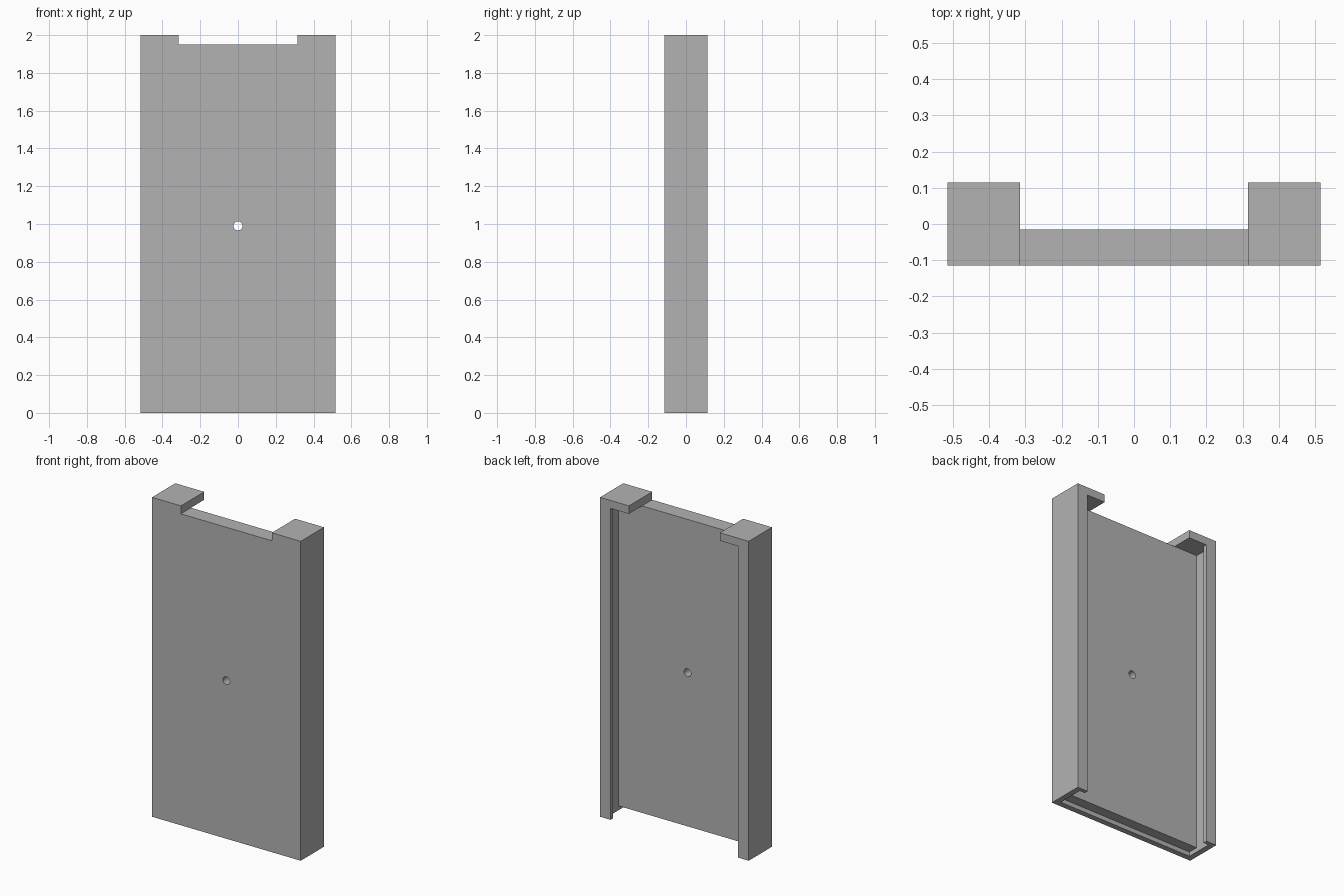
import bpy
import bmesh
import math
from mathutils import Matrix, Vector

cube = bpy.data.objects.get("Cube")
if cube:
    bpy.data.objects.remove(cube, do_unlink=True)

HALF_W, HALF_D, HEIGHT = 0.515, 0.115, 2.0
CAP_Z = 1.95          # underside of the corner caps
WALL = 0.036          # side wall and front skin
PLATE_Y = -0.015      # rear face of the front plate
LIP_X, LIP_Y = 0.442, 0.09
RECESS_Z = 0.028
HOLE_R = 0.024

grey = bpy.data.materials.new("plain grey")
grey.use_nodes = True
colour = (0.45, 0.45, 0.45, 1)
grey.diffuse_color = colour
grey.node_tree.nodes["Principled BSDF"].inputs["Base Color"].default_value = colour


def finish(name, bm):
    bmesh.ops.recalc_face_normals(bm, faces=bm.faces)
    mesh = bpy.data.meshes.new(name)
    bm.to_mesh(mesh)
    bm.free()
    mesh.materials.append(grey)
    obj = bpy.data.objects.new(name, mesh)
    bpy.context.collection.objects.link(obj)
    return obj


def box(name, low, high):
    low, high = Vector(low), Vector(high)
    bm = bmesh.new()
    bmesh.ops.create_cube(bm, size=1)
    bmesh.ops.scale(bm, vec=high - low, verts=bm.verts)
    bmesh.ops.translate(bm, vec=(low + high) / 2, verts=bm.verts)
    return finish(name, bm)


def combine(target, tool, operation):
    mod = target.modifiers.new(tool.name, 'BOOLEAN')
    mod.operation = operation
    mod.solver = 'EXACT'
    mod.object = tool
    bpy.context.view_layer.objects.active = target
    bpy.ops.object.modifier_apply(modifier=mod.name)
    bpy.data.objects.remove(tool, do_unlink=True)


# Channel body: front plate, side walls and inward rear lips
half = [(HALF_W, -HALF_D), (HALF_W, HALF_D), (LIP_X, HALF_D), (LIP_X, LIP_Y),
        (HALF_W - WALL, LIP_Y), (HALF_W - WALL, PLATE_Y)]
profile = half + [(-x, y) for x, y in reversed(half)]
bm = bmesh.new()
face = bm.faces.new([bm.verts.new((x, y, 0)) for x, y in profile])
ext = bmesh.ops.extrude_face_region(bm, geom=[face])
top = [v for v in ext["geom"] if isinstance(v, bmesh.types.BMVert)]
bmesh.ops.translate(bm, vec=(0, 0, CAP_Z), verts=top)
body = finish("holder_body", bm)

# Corner caps closing the tops of both rails
for side in (-1, 1):
    xs = sorted((side * 0.315, side * HALF_W))
    cap = box("corner_cap", (xs[0], -HALF_D, CAP_Z), (xs[1], HALF_D, HEIGHT))
    combine(body, cap, 'UNION')

# Recess under the plate, behind the front skin
recess = box("recess_cutter", (WALL - HALF_W, WALL - HALF_D, -0.1),
             (HALF_W - WALL, PLATE_Y + 0.02, RECESS_Z))
combine(body, recess, 'DIFFERENCE')

# Screw hole through the plate
bm = bmesh.new()
bmesh.ops.create_cone(bm, cap_ends=True, segments=32, radius1=HOLE_R,
                      radius2=HOLE_R, depth=0.4,
                      matrix=Matrix.Translation((0, 0, 0.99)) @ Matrix.Rotation(math.pi / 2, 4, 'X'))
combine(body, finish("hole_cutter", bm), 'DIFFERENCE')

# Merge coplanar faces and shade
bm = bmesh.new()
bm.from_mesh(body.data)
bmesh.ops.remove_doubles(bm, verts=bm.verts, dist=0.0001)
bmesh.ops.dissolve_limit(bm, angle_limit=0.01, verts=bm.verts, edges=bm.edges)
bm.to_mesh(body.data)
bm.free()
bpy.ops.object.select_all(action='DESELECT')
body.select_set(True)
bpy.context.view_layer.objects.active = body
bpy.ops.object.shade_smooth_by_angle(angle=math.radians(30))
